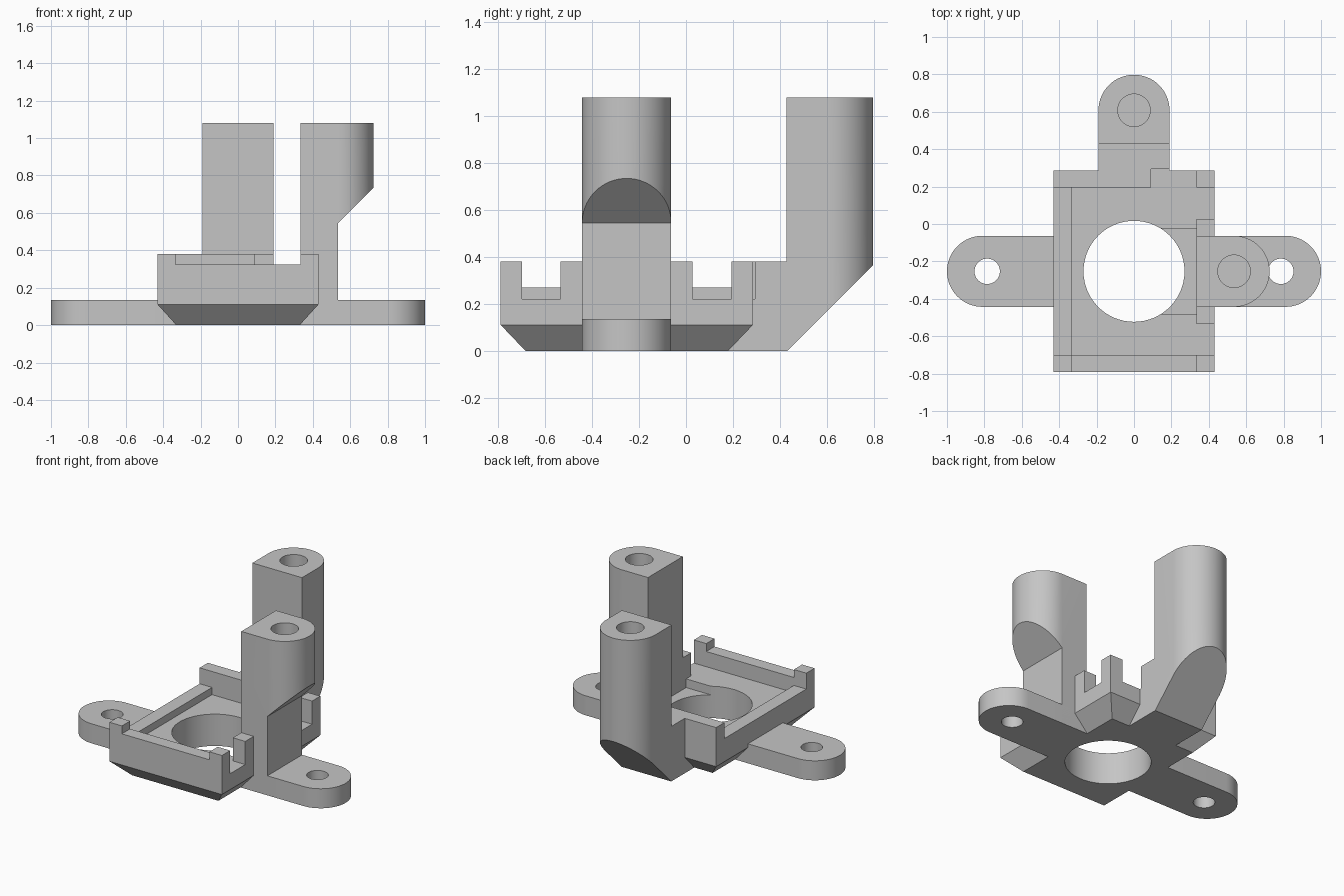
import bpy, bmesh, math
from mathutils import Matrix, Vector

cube = bpy.data.objects.get("Cube")
if cube:
    bpy.data.objects.remove(cube, do_unlink=True)

grey = bpy.data.materials.new("plain_grey")
grey.use_nodes = True
grey.diffuse_color = (0.56, 0.56, 0.56, 1)
grey.node_tree.nodes["Principled BSDF"].inputs["Base Color"].default_value = (0.56, 0.56, 0.56, 1)


def loft(name, rings):
    """Closed solid through rings of equal point count."""
    bm = bmesh.new()
    loops = [[bm.verts.new(p) for p in ring] for ring in rings]
    n = len(loops[0])
    bm.faces.new(loops[0][::-1])
    bm.faces.new(loops[-1])
    for a, b in zip(loops, loops[1:]):
        for i in range(n):
            j = (i + 1) % n
            bm.faces.new((a[i], a[j], b[j], b[i]))
    bmesh.ops.recalc_face_normals(bm, faces=bm.faces)
    mesh = bpy.data.meshes.new(name)
    bm.to_mesh(mesh)
    bm.free()
    mesh.materials.append(grey)
    ob = bpy.data.objects.new(name, mesh)
    bpy.context.collection.objects.link(ob)
    return ob


def prism(name, outline, z0, z1):
    return loft(name, [[(x, y, z) for x, y in outline] for z in (z0, z1)])


def rect(x0, x1, y0, y1):
    return [(x0, y0), (x1, y0), (x1, y1), (x0, y1)]


def box(name, x0, x1, y0, y1, z0, z1):
    return prism(name, rect(x0, x1, y0, y1), z0, z1)


def circle(x, y, r, n=64):
    return [(x + r * math.cos(2 * math.pi * i / n), y + r * math.sin(2 * math.pi * i / n)) for i in range(n)]


def tongue(start, centre, r, n=32):
    """Strip along +x with a round end."""
    arc = [math.pi * (i / n - 0.5) for i in range(n + 1)]
    return [(start, -r)] + [(centre + r * math.cos(a), r * math.sin(a)) for a in arc] + [(start, r)]


def combine(ob, tool, operation="DIFFERENCE"):
    """Apply a boolean and discard the tool."""
    mod = ob.modifiers.new("cut", "BOOLEAN")
    mod.operation, mod.solver, mod.object = operation, "EXACT", tool
    bpy.context.view_layer.update()
    graph = bpy.context.evaluated_depsgraph_get()
    mesh = bpy.data.meshes.new_from_object(ob.evaluated_get(graph))
    ob.modifiers.clear()
    ob.data = mesh
    bpy.data.objects.remove(tool, do_unlink=True)


def place(ob, x, y, angle):
    ob.data.transform(Matrix.Translation((x, y, 0)) @ Matrix.Rotation(angle, 4, "Z"))


MID = -0.253   # y of the ear and side column axis
R = 0.19       # half width of ears and columns

# Tray with a bevelled underside
base, full = rect(-0.33, 0.33, -0.685, 0.18), rect(-0.43, 0.43, -0.79, 0.285)
tray = loft("tray", [[(x, y, z) for x, y in ring] for ring, z in ((base, 0), (full, 0.11), (full, 0.38))])
cuts = [
    (-0.335, 0.6, -0.70, 0.195, 0.22, 0.6),    # interior, open on one side
    (-0.6, -0.3, -0.70, 0.195, 0.27, 0.6),     # low side wall
    (-0.335, 0.335, -0.9, -0.65, 0.325, 0.6),  # lowered front wall
    (0.09, 0.335, 0.1, 0.4, 0.22, 0.6),        # gap in back wall
    (0.0, 0.335, -0.48, -0.025, 0.16, 0.6),    # recess beside the hole
]
for c in cuts:
    combine(tray, box("cutter", *c))
combine(tray, prism("cutter", circle(0, MID, 0.27), -0.2, 0.8))

# Upright block joining the side column to the tray
box("side_block", 0.335, 0.43, -0.535, 0.028, 0.12, 0.38)

# Mounting ears with screw holes
for name, angle in (("left_ear", 0), ("right_ear", math.pi)):
    ear = prism(name, tongue(0.325, 1 - R, R), 0, 0.135)
    combine(ear, prism("cutter", circle(0.785, 0, 0.068, 40), -0.2, 0.4))
    place(ear, 0, MID, angle)


# Columns: side profile trimmed by a round-ended plan, with a blind screw hole
def column(name, profile, x, y, angle):
    ob = loft(name, [[(u, v, z) for u, z in profile] for v in (-0.3, 0.3)])
    combine(ob, prism("plan", tongue(-0.7, 0, R), -0.1, 1.3), "INTERSECT")
    combine(ob, prism("cutter", circle(0, 0, 0.087, 40), 0.7, 1.3))
    place(ob, x, y, angle)
    return ob


column("side_column", [(-0.2, 0), (0, 0), (0, 0.545), (0.2, 0.745), (0.2, 1.08), (-0.2, 1.08)],
       0.535, MID, 0)
back = column("back_column", [(-0.44, 0), (-0.175, 0), (0.2, 0.375), (0.2, 1.08),
                              (-0.18, 1.08), (-0.18, 0.38), (-0.44, 0.38)],
              0, 0.608, math.pi / 2)
combine(back, box("cutter", 0.09, 0.4, 0.0, 0.295, 0.22, 0.6))
combine(back, box("cutter", -0.4, 0.4, 0.0, 0.195, 0.2, 0.6))

# Smooth the round surfaces, keep edges crisp
for ob in bpy.context.scene.objects:
    if ob.type == "MESH":
        ob.select_set(True)
        bpy.context.view_layer.objects.active = ob
bpy.ops.object.shade_smooth_by_angle(angle=math.radians(30))
